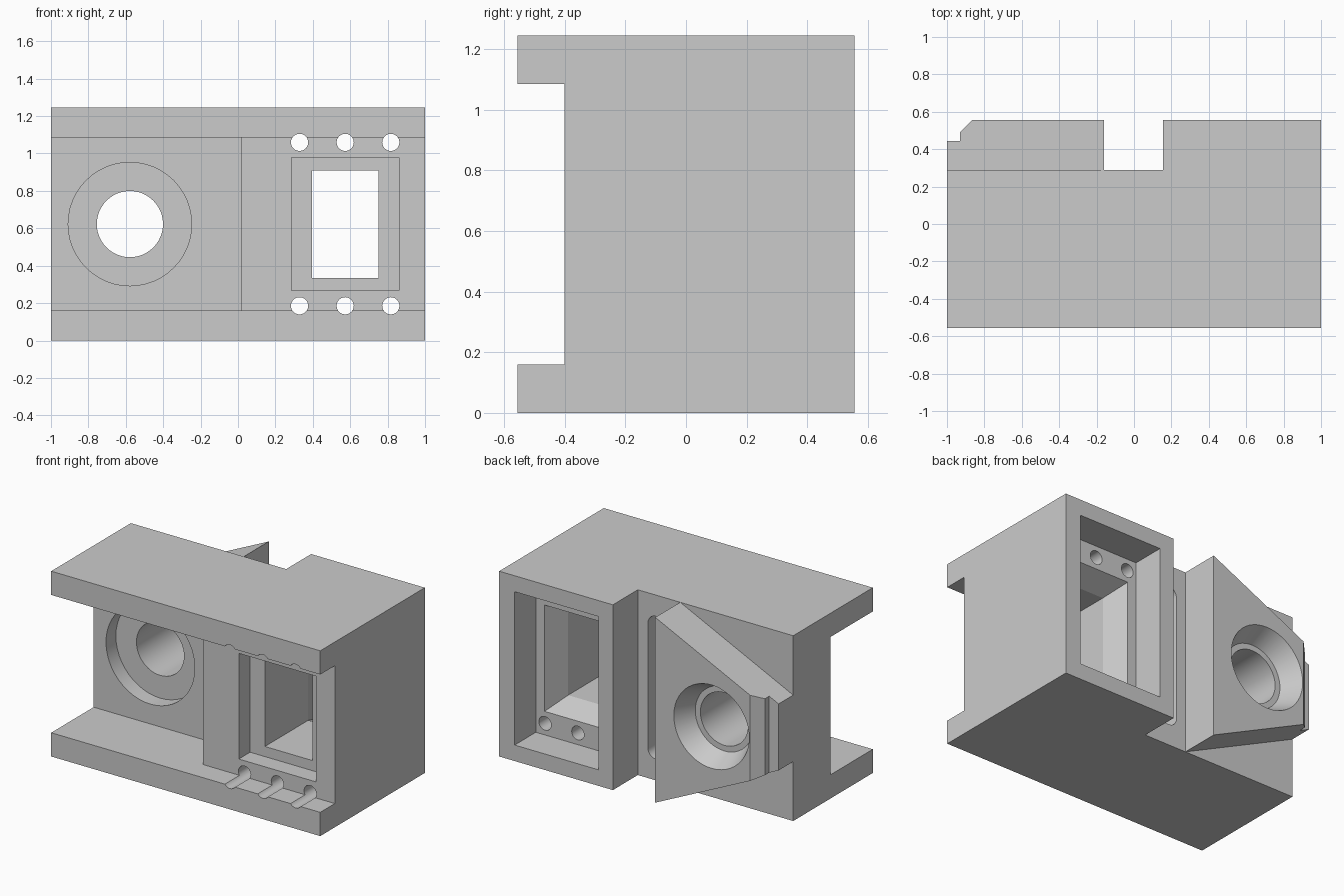
import bpy, bmesh, math

if "Cube" in bpy.data.objects:
    bpy.data.objects.remove(bpy.data.objects["Cube"])

H = 1.245           # overall height
C = H / 2           # mid height
B = 0.555           # half depth


def loft(name, rings):
    """Closed solid through a series of matching point rings."""
    bm = bmesh.new()
    vs = [[bm.verts.new(p) for p in ring] for ring in rings]
    n = len(rings[0])
    for a, b in zip(vs, vs[1:]):
        for i in range(n):
            j = (i + 1) % n
            bm.faces.new((a[i], a[j], b[j], b[i]))
    bm.faces.new(vs[0][::-1])
    bm.faces.new(vs[-1])
    bmesh.ops.recalc_face_normals(bm, faces=bm.faces)
    me = bpy.data.meshes.new(name)
    bm.to_mesh(me)
    bm.free()
    ob = bpy.data.objects.new(name, me)
    bpy.context.collection.objects.link(ob)
    return ob


def rect(x0, x1, z0, z1, y):
    return [(x0, y, z0), (x1, y, z0), (x1, y, z1), (x0, y, z1)]


def mid_rect(x, hx, hz, y):
    return rect(x - hx, x + hx, C - hz, C + hz, y)


def circle(x, z, r, y, n=48):
    return [(x + r * math.cos(2 * math.pi * i / n), y,
             z + r * math.sin(2 * math.pi * i / n)) for i in range(n)]


def rounded(x, hx, hz, r, y, n=6):
    pts = []
    for k, (sx, sz) in enumerate([(1, 1), (-1, 1), (-1, -1), (1, -1)]):
        for i in range(n + 1):
            a = math.pi / 2 * (k + i / n)
            pts.append((x + sx * (hx - r) + r * math.cos(a), y,
                        C + sz * (hz - r) + r * math.sin(a)))
    return pts


def combine(target, tool, op='DIFFERENCE'):
    m = target.modifiers.new(tool.name, 'BOOLEAN')
    m.operation, m.object, m.solver = op, tool, 'EXACT'
    bpy.context.view_layer.objects.active = target
    bpy.ops.object.modifier_apply(modifier=m.name)
    bpy.data.objects.remove(tool)


# main block, L-shaped in plan
plan = [(-1, -B), (1, -B), (1, B), (0.155, B), (0.155, 0.29), (-1, 0.29)]
body = loft("housing", [[(x, y, z) for x, y in plan] for z in (0, H)])

# tapered wedge on the back, with a chamfered and stepped tip
wedge = [(-0.16, 0.2), (-0.16, B), (-0.865, B), (-0.93, 0.49),
         (-0.93, 0.445), (-1, 0.445), (-1, 0.2)]
half = lambda x: C - 0.475 * (-0.16 - x)
combine(body, loft("wedge", [[(x, y, C + s * half(x)) for x, y in wedge]
                             for s in (-1, 1)]), 'UNION')

HX, WX = -0.578, 0.573   # centres of the round hole and the window

cutters = [
    # front channel, deeper on the left
    ("channel", [mid_rect(0, 1.2, 0.463, y) for y in (-0.8, -0.4)]),
    ("deep_channel", [rect(-1.2, 0.02, C - 0.463, C + 0.463, y) for y in (-0.7, -0.105)]),
    # round hole: front counterbore, bore, rear countersink
    ("counterbore", [circle(HX, C, 0.33, y) for y in (-0.3, 0.0)]),
    ("bore", [circle(HX, C, 0.177, y) for y in (-0.2, 0.8)]),
    ("countersink", [circle(HX, C, r, y) for r, y in ((0.215, 0.42), (0.28, B), (0.28, 0.7))]),
    # window: front pocket, opening with rear funnel, rear pocket
    ("front_pocket", [mid_rect(WX, 0.287, 0.355, y) for y in (-0.5, -0.28)]),
    ("opening", [mid_rect(WX, hx, hz, y) for hx, hz, y in
                 ((0.177, 0.287, -0.4), (0.177, 0.287, 0.18), (0.247, 0.357, 0.33),
                  (0.247, 0.357, 0.45))]),
    ("rear_pocket", [mid_rect(WX, 0.312, 0.515, y) for y in (0.33, 0.8)]),
    # rounded groove beside the wedge
    ("rear_groove", [rounded(-0.005, 0.085, 0.48, 0.06, y) for y in (0.12, 0.4)]),
]
# two rows of screw holes
for s in (-1, 1):
    for i in (-1, 0, 1):
        cutters.append(("screw_hole", [circle(WX + 0.244 * i, C + 0.437 * s, 0.046, y, 24)
                                       for y in (-0.8, 0.4)]))

for name, rings in cutters:
    combine(body, loft(name, rings))

bpy.ops.object.select_all(action='DESELECT')
body.select_set(True)
bpy.context.view_layer.objects.active = body
bpy.ops.object.shade_smooth_by_angle(angle=math.radians(20))
